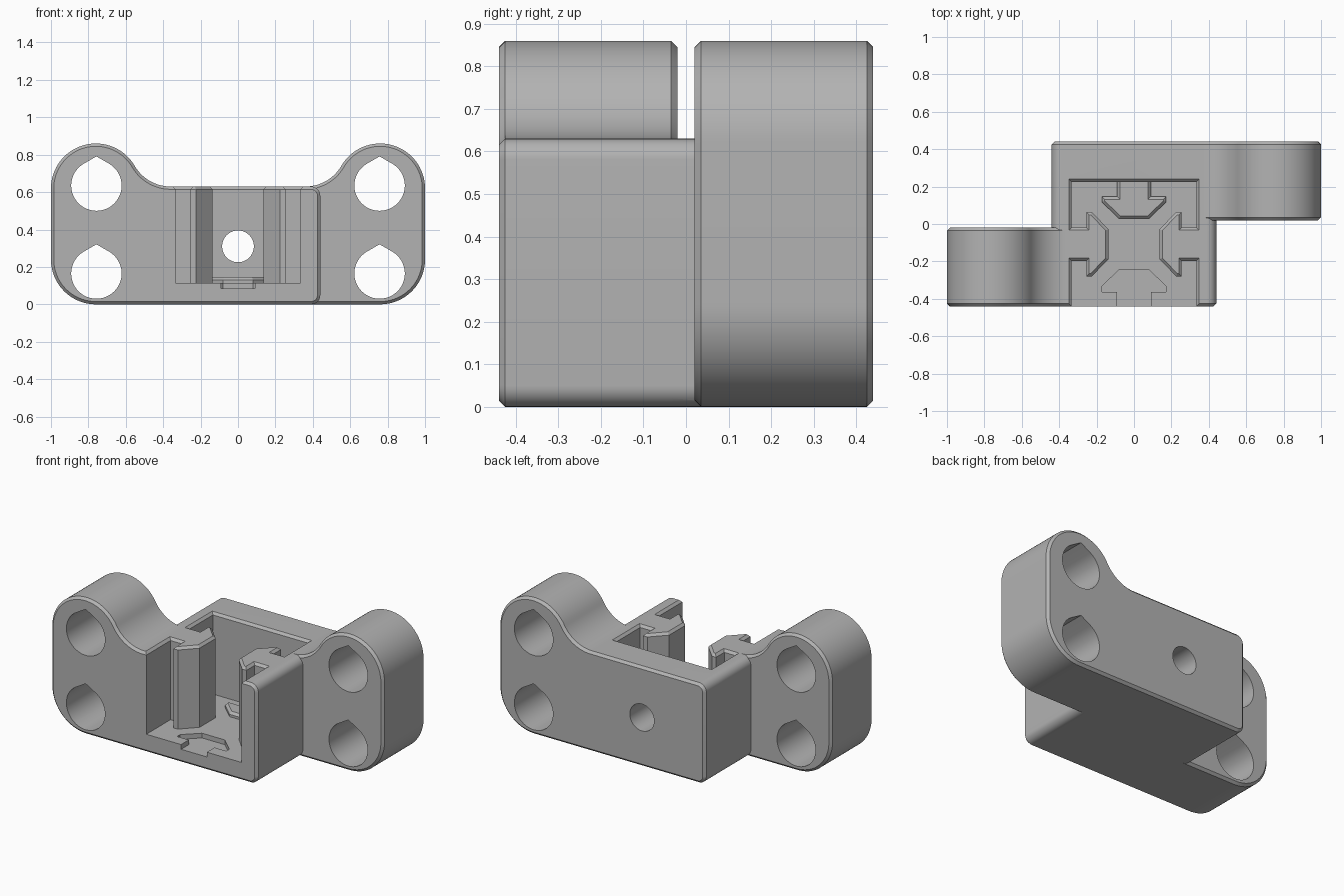
import bpy, bmesh, math
from mathutils import Vector

if "Cube" in bpy.data.objects:
    bpy.data.objects.remove(bpy.data.objects["Cube"], do_unlink=True)

CHAMFER = 0.015
DEPTH, GAP = 0.44, 0.02          # half depth, half gap between the ears
TOP, FLOOR, HALF = 0.63, 0.115, 0.44
SLOT_Y, SLOT = -0.108, 0.333     # pocket centre and half width

grey = bpy.data.materials.new("plain grey")
grey.use_nodes = True
colour = (0.45, 0.45, 0.45, 1)
grey.diffuse_color = colour
grey.node_tree.nodes["Principled BSDF"].inputs["Base Color"].default_value = colour


def arc(cx, cy, r, start, end, n=24):
    angles = [math.radians(start + (end - start) * i / n) for i in range(n + 1)]
    return [(cx + r * math.cos(a), cy + r * math.sin(a)) for a in angles]


def offset(points, d):
    """Grow (d > 0) or shrink a counter-clockwise outline with mitred corners."""
    result = []
    for i, p in enumerate(points):
        a, b, c = Vector(points[i - 1]), Vector(p), Vector(points[(i + 1) % len(points)])
        e, f = (b - a).normalized(), (c - b).normalized()
        n, m = Vector((e.y, -e.x)), Vector((f.y, -f.x))
        result.append(b + (n + m) * d / (1 + n.dot(m)))
    return result


def prism(name, outline, rings, axis="Z"):
    """Loft a counter-clockwise outline through (height, offset) rings along Z or Y."""
    bm = bmesh.new()
    loops = []
    for h, d in rings:
        loops.append([bm.verts.new((u, h, v) if axis == "Y" else (u, v, h))
                      for u, v in offset(outline, d)])
    n = len(outline)
    for lower, upper in zip(loops, loops[1:]):
        for i in range(n):
            j = (i + 1) % n
            bm.faces.new((lower[i], lower[j], upper[j], upper[i]))
    bm.faces.new(loops[0][::-1])
    bm.faces.new(loops[-1])
    if axis == "Y":
        bmesh.ops.reverse_faces(bm, faces=bm.faces[:])
    mesh = bpy.data.meshes.new(name)
    bm.to_mesh(mesh)
    bm.free()
    mesh.materials.append(grey)
    ob = bpy.data.objects.new(name, mesh)
    bpy.context.collection.objects.link(ob)
    return ob


def combine(target, other, operation):
    mod = target.modifiers.new(operation.lower(), "BOOLEAN")
    mod.operation, mod.solver, mod.object = operation, "EXACT", other
    bpy.context.view_layer.objects.active = target
    bpy.ops.object.modifier_apply(modifier=mod.name)
    bpy.data.objects.remove(other, do_unlink=True)


# Side outlines: plate with a raised ear, and the central block
EAR_X, EAR_R, CORNER = 0.76, 0.24, 0.05
EAR_Z = 0.86 - EAR_R
FILLET_X, FILLET_R = -0.36, 0.223
tangent = math.degrees(math.atan2(TOP + FILLET_R - EAR_Z, FILLET_X + EAR_X))
right_end = (arc(HALF - CORNER, CORNER, CORNER, -90, 0, 10)
             + arc(HALF - CORNER, TOP - CORNER, CORNER, 0, 90, 10))
ear_outline = (right_end
               + arc(FILLET_X, TOP + FILLET_R, FILLET_R, 270, 180 + tangent)
               + arc(-EAR_X, EAR_Z, EAR_R, tangent, 180, 32)[1:]
               + arc(-EAR_X, EAR_R, EAR_R, 180, 270))
block_outline = right_end + [(-x, z) for x, z in reversed(right_end)]

# Body: front plate, the same plate turned half round, and the block joining them
plate_rings = [(-DEPTH, -CHAMFER), (-DEPTH + CHAMFER, 0),
               (-GAP - CHAMFER, 0), (-GAP, -CHAMFER)]
body = prism("clamp_bracket", ear_outline, plate_rings, "Y")
back_plate = prism("back_plate", ear_outline, plate_rings, "Y")
back_plate.rotation_euler.z = math.pi
bpy.context.view_layer.update()
block = prism("centre_block", block_outline, [(-0.3, 0), (0.3, 0)], "Y")
combine(body, block, "UNION")
combine(body, back_plate, "UNION")

# T-shaped key, as (half width, distance from the pocket centre)
key_half = [(0.09, SLOT), (0.09, 0.255), (0.172, 0.255),
            (0.172, 0.225), (0.08, 0.137)]
key = key_half + [(-w, d) for w, d in reversed(key_half)]

# Pocket open to the front and top, with a key left standing on each side wall
right_side = [(d, SLOT_Y - w) for w, d in key]
left_side = [(-x, y) for x, y in reversed(right_side)]
pocket_outline = ([(-SLOT, -0.6), (SLOT, -0.6)] + right_side
                  + [(SLOT, SLOT_Y + SLOT), (-SLOT, SLOT_Y + SLOT)] + left_side)
pocket = prism("pocket_cutter", pocket_outline,
               [(FLOOR, 0), (TOP - CHAMFER, 0), (TOP, CHAMFER), (TOP + 0.1, CHAMFER)])
combine(body, pocket, "DIFFERENCE")


def floor_key(name, sign, rings):
    """Key lying on the pocket floor, its stem run on into the wall."""
    points = [(sign * -w, SLOT_Y + sign * (d + (0.06 if d == SLOT else 0)))
              for w, d in key]
    return prism(name, points, rings)


# Low raised key at the back of the floor, matching recess at the front
combine(body, floor_key("back_key", 1, [(0.08, 0), (0.13, 0), (0.145, -CHAMFER)]), "UNION")
combine(body, floor_key("front_recess", -1, [(0.085, 0), (0.2, 0)]), "DIFFERENCE")

# Teardrop bolt holes through both ears
HOLE_R = 0.135
for x in (-0.757, 0.757):
    for z in (0.165, 0.635):
        drop = arc(x, z, HOLE_R, 120, 420, 40)
        drop.append((x, z + HOLE_R / math.cos(math.radians(30))))
        combine(body, prism("bolt_hole", drop, [(-0.6, 0), (0.6, 0)], "Y"), "DIFFERENCE")

# Round hole in the back wall
round_hole = arc(0, 0.31, 0.085, 0, 360, 40)[:-1]
combine(body, prism("wall_hole", round_hole, [(0.15, 0), (0.6, 0)], "Y"), "DIFFERENCE")

# Shading
bpy.ops.object.select_all(action="DESELECT")
body.select_set(True)
bpy.context.view_layer.objects.active = body
bpy.ops.object.shade_smooth_by_angle(angle=math.radians(25))
